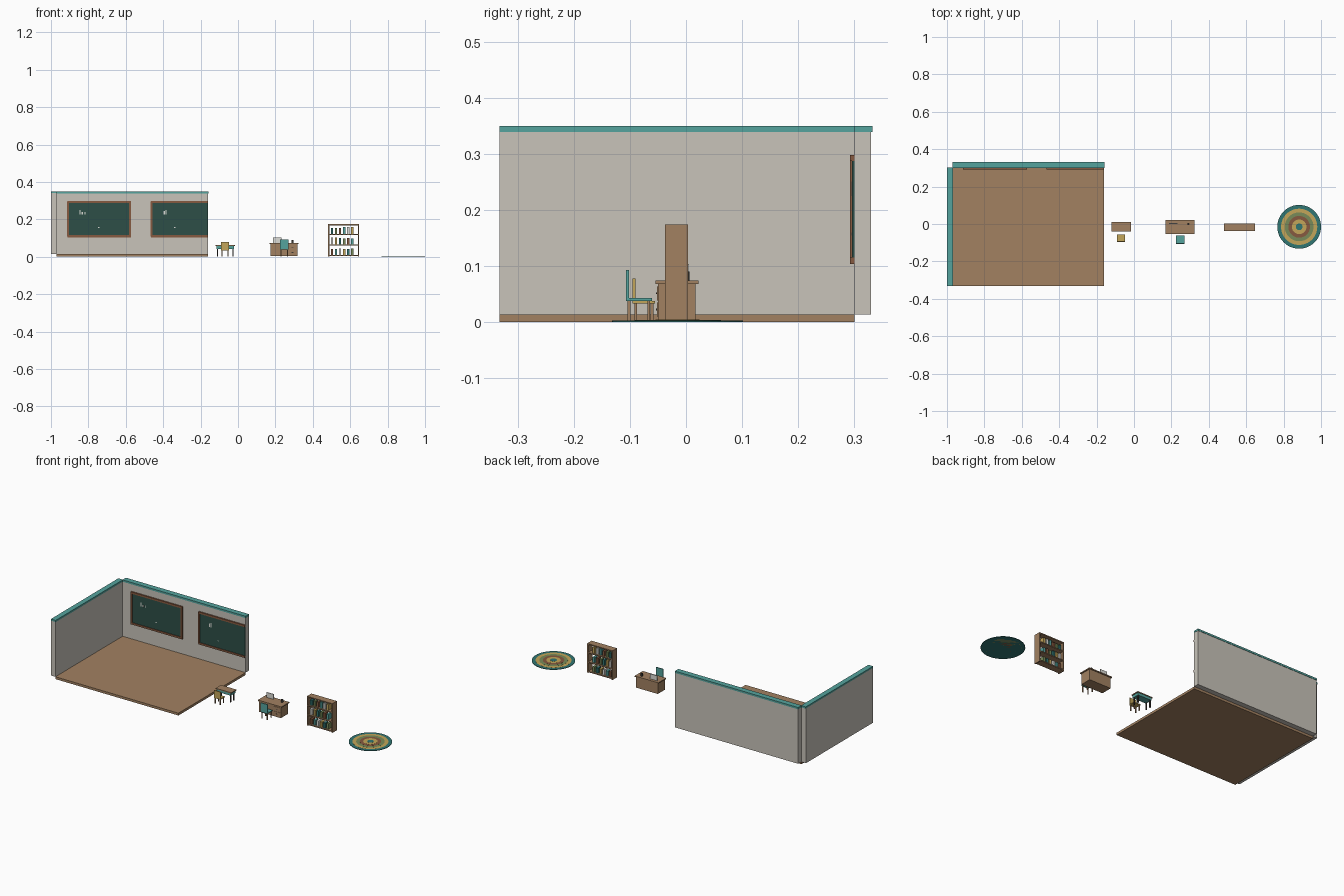
import bpy, bmesh, math, random

if "Cube" in bpy.data.objects:
    bpy.data.objects.remove(bpy.data.objects["Cube"])

random.seed(4)


def mat(name, r, g, b):
    m = bpy.data.materials.new(name)
    m.diffuse_color = (r, g, b, 1)
    m.use_nodes = True
    m.node_tree.nodes["Principled BSDF"].inputs["Base Color"].default_value = m.diffuse_color
    return m


WOOD = mat("wood", .36, .22, .12)
WALL = mat("plaster", .58, .55, .49)
TEAL = mat("teal", .09, .37, .34)
BOARD = mat("board_green", .026, .078, .063)
FRAME = mat("frame_brown", .24, .10, .05)
DARK = mat("dark_metal", .05, .042, .035)
YELLOW = mat("mustard", .55, .38, .10)
OLIVE = mat("olive", .19, .26, .10)
CHALK = mat("chalk", .72, .72, .68)
DEEP = mat("deep_teal", .03, .18, .17)


def finish(name, bm, m):
    me = bpy.data.meshes.new(name)
    bmesh.ops.recalc_face_normals(bm, faces=bm.faces)
    bm.to_mesh(me)
    bm.free()
    me.materials.append(m)
    ob = bpy.data.objects.new(name, me)
    bpy.context.collection.objects.link(ob)
    return ob


def box(name, m, x, y, z):
    """Box from (min, max) pairs."""
    bm = bmesh.new()
    bmesh.ops.create_cube(bm, size=1)
    for v in bm.verts:
        v.co = [(a + b) / 2 + c * (b - a) for c, (a, b) in zip(v.co, (x, y, z))]
    return finish(name, bm, m)


def disc(name, m, x, y, z, r, h, n=48):
    bm = bmesh.new()
    bmesh.ops.create_cone(bm, cap_ends=True, segments=n, radius1=r, radius2=r, depth=h)
    bmesh.ops.translate(bm, verts=bm.verts, vec=(x, y, z + h / 2))
    return finish(name, bm, m)


def legs(name, m, x, y, h, w, inset):
    """Four square legs inside a rectangle."""
    for i, lx in enumerate((x[0] + inset, x[1] - inset - w)):
        for j, ly in enumerate((y[0] + inset, y[1] - inset - w)):
            box(f"{name}_{i}{j}", m, (lx, lx + w), (ly, ly + w), (0, h))


# Room: floor, two walls and their caps
box("floor", WOOD, (-.97, -.16), (-.332, .30), (0, .014))
box("back_wall", WALL, (-.97, -.16), (.30, .33), (.014, .34))
box("left_wall", WALL, (-1, -.97), (-.332, .30), (.014, .34))
box("back_wall_cap", TEAL, (-.971, -.159), (.299, .332), (.339, .35))
box("left_wall_cap", TEAL, (-1, -.969), (-.332, .302), (.339, .35))


# Blackboards; the second runs to the open end of the wall
def blackboard(tag, x0, x1, open_end=False):
    z0, z1, t = .104, .298, .011
    box(f"board_{tag}", BOARD, (x0 + t, x1 if open_end else x1 - t), (.296, .301), (z0 + t, z1 - t))
    box(f"frame_bottom_{tag}", FRAME, (x0 + .003, x1), (.292, .301), (z0, z0 + t))
    box(f"frame_top_{tag}", FRAME, (x0 + .003, x1), (.292, .301), (z1 - t, z1))
    box(f"frame_left_{tag}", FRAME, (x0, x0 + t), (.292, .301), (z0 + .003, z1 - .003))
    if not open_end:
        box(f"frame_right_{tag}", FRAME, (x1 - t, x1), (.292, .301), (z0 + .003, z1 - .003))


blackboard("left", -.914, -.572)
blackboard("right", -.468, -.16, True)

# Chalk marks
for i, (x, z, w, h) in enumerate([(-.845, .238, .005, .024), (-.832, .232, .008, .012),
                                  (-.818, .232, .005, .014), (-.745, .157, .008, .005),
                                  (-.395, .235, .008, .020), (-.385, .238, .006, .026),
                                  (-.338, .157, .006, .005)]):
    box(f"chalk_mark_{i}", CHALK, (x - w / 2, x + w / 2), (.295, .2965), (z - h / 2, z + h / 2))


# Chairs
def chair(tag, m, x, y, seat, top):
    legs(f"{tag}_leg", WOOD, x, y, seat - .005, .005, .003)
    box(f"{tag}_seat", m, x, y, (seat - .005, seat))
    box(f"{tag}_back", m, x, (y[0], y[0] + .005), (seat, top))


chair("pupil_chair", YELLOW, (-.092, -.048), (-.095, -.055), .038, .078)
chair("teacher_chair", TEAL, (.224, .27), (-.107, -.061), .043, .093)

# Pupil desk: wooden top over a teal tray on legs
dx, dy = (-.119, -.017), (-.040, .010)
box("pupil_desk_top", WOOD, dx, dy, (.057, .062))
box("pupil_desk_tray", TEAL, (-.114, -.022), (-.037, .007), (.042, .057))
legs("pupil_desk_leg", DARK, dx, dy, .042, .006, .007)

# Teacher desk with drawers, screen and mug
box("teacher_desk_body", WOOD, (.174, .317), (-.050, .017), (.004, .068))
box("teacher_desk_top", WOOD, (.168, .323), (-.054, .022), (.068, .074))
for i in range(2):
    box(f"drawer_{i}", WOOD, (.272, .312), (-.052, -.050), (.010 + i * .029, .035 + i * .029))
    box(f"drawer_handle_{i}", DARK, (.287, .297), (-.0535, -.052), (.021 + i * .029, .024 + i * .029))
box("screen", CHALK, (.187, .233), (.001, .005), (.074, .104))
disc("mug", DARK, .291, 0, .074, .006, .016, 12)

# Open bookshelf
sx, sy, sh = (.481, .648), (-.037, .004), .174
for x in (sx[0], sx[1] - .007):
    box("shelf_side", WOOD, (x, x + .007), sy, (0, sh))
decks = [.004, .060, .116, .168]
for z in decks:
    box("shelf_board", WOOD, (sx[0] + .006, sx[1] - .006), sy, (z, z + .006))
covers = [FRAME, TEAL, CHALK, YELLOW, DEEP, OLIVE]
for r, z in enumerate(decks[:3]):
    for i in range(6):
        x = .496 + i * .0215
        box(f"book_{r}_{i}", covers[(i + 2 * r) % 6], (x, x + .013), (-.031, -.003),
            (z + .006, z + .036 + random.uniform(0, .007)))

# Round rug, slightly stepped rings
for i, (r, m) in enumerate([(.117, DEEP), (.097, YELLOW), (.077, OLIVE),
                            (.058, FRAME), (.039, YELLOW), (.018, DEEP)]):
    disc(f"rug_ring_{i}", m, .883, -.015, 0, r, .003 + i * .0004)
